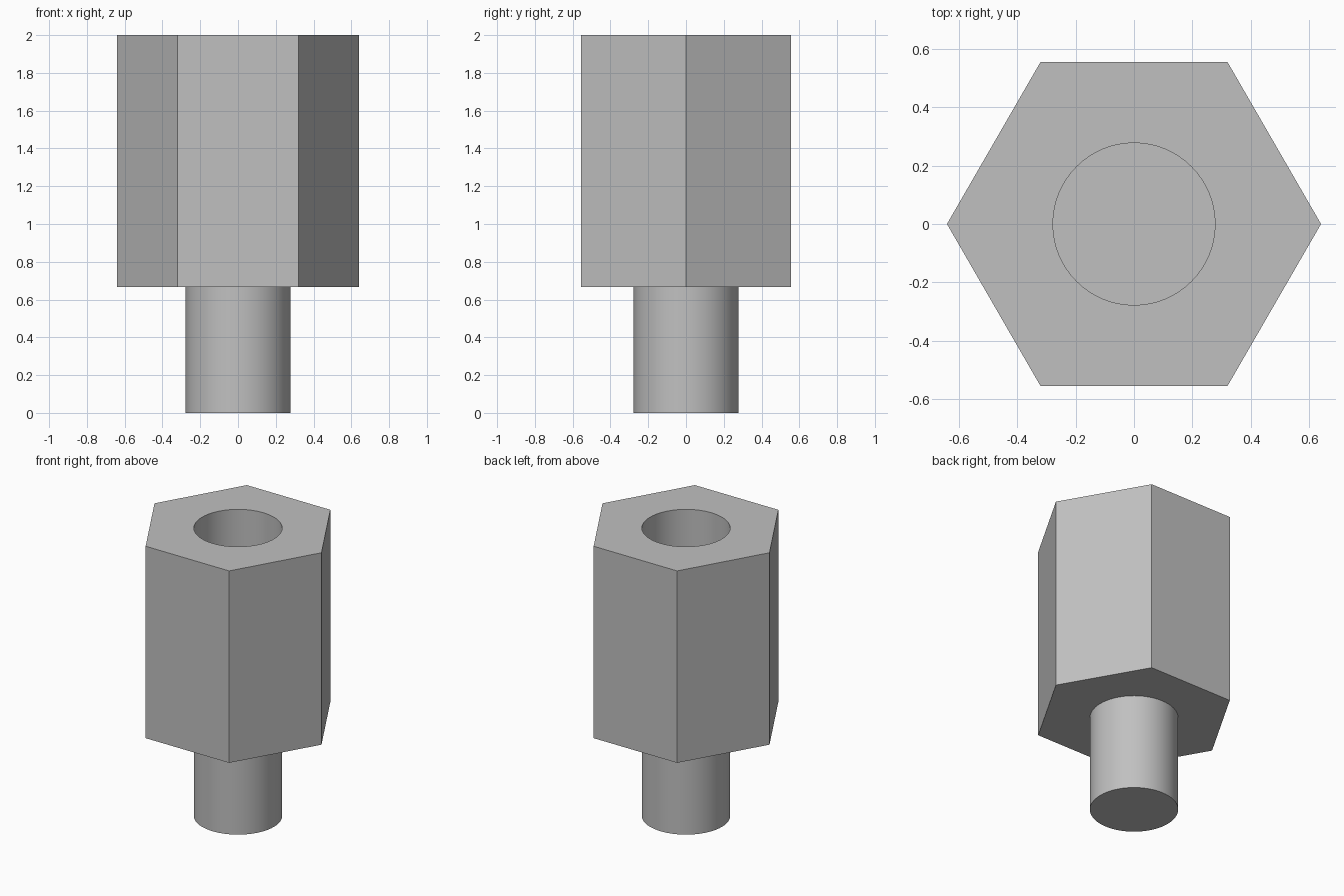
import bpy, bmesh, math

cube = bpy.data.objects.get("Cube")
if cube:
    bpy.data.objects.remove(cube, do_unlink=True)

HEX_R, ROUND_R = 0.6415, 0.278
SHOULDER, TOP, BORE_FLOOR = 0.667, 2.0, 1.11
SIDES = 64

steel = bpy.data.materials.new("grey steel")
steel.use_nodes = True
colour = (0.53, 0.53, 0.53, 1)
steel.diffuse_color = colour
steel.node_tree.nodes["Principled BSDF"].inputs["Base Color"].default_value = colour

bm = bmesh.new()


def ring(count, radius, z):
    """Closed loop of vertices at one height."""
    return [bm.verts.new((radius * math.cos(math.tau * i / count),
                          radius * math.sin(math.tau * i / count), z))
            for i in range(count)]


def wall(low, high, smooth):
    """Side faces between two matching rings."""
    n = len(low)
    for i in range(n):
        j = (i + 1) % n
        bm.faces.new((low[i], low[j], high[j], high[i])).smooth = smooth


def collar(outer, inner):
    """Flat face between a hexagon and the circle inside it."""
    edges = []
    for loop in (outer, inner):
        for a, b in zip(loop, loop[1:] + loop[:1]):
            edges.append(bm.edges.get((a, b)) or bm.edges.new((a, b)))
    bmesh.ops.triangle_fill(bm, edges=edges, use_beauty=True)


# Round stud with its closed end
stud_low, stud_high = ring(SIDES, ROUND_R, 0), ring(SIDES, ROUND_R, SHOULDER)
wall(stud_low, stud_high, True)
bm.faces.new(stud_low)

# Hexagonal body
hex_low, hex_high = ring(6, HEX_R, SHOULDER), ring(6, HEX_R, TOP)
wall(hex_low, hex_high, False)
collar(hex_low, stud_high)

# Blind bore in the top
bore_low, bore_high = ring(SIDES, ROUND_R, BORE_FLOOR), ring(SIDES, ROUND_R, TOP)
wall(bore_low, bore_high, True)
bm.faces.new(bore_low)
collar(hex_high, bore_high)

bmesh.ops.recalc_face_normals(bm, faces=bm.faces)
mesh = bpy.data.meshes.new("hex_standoff")
bm.to_mesh(mesh)
bm.free()
mesh.materials.append(steel)

standoff = bpy.data.objects.new("hex_standoff", mesh)
bpy.context.collection.objects.link(standoff)
bpy.context.view_layer.objects.active = standoff
standoff.select_set(True)
bpy.ops.object.shade_smooth_by_angle(angle=math.radians(30))
